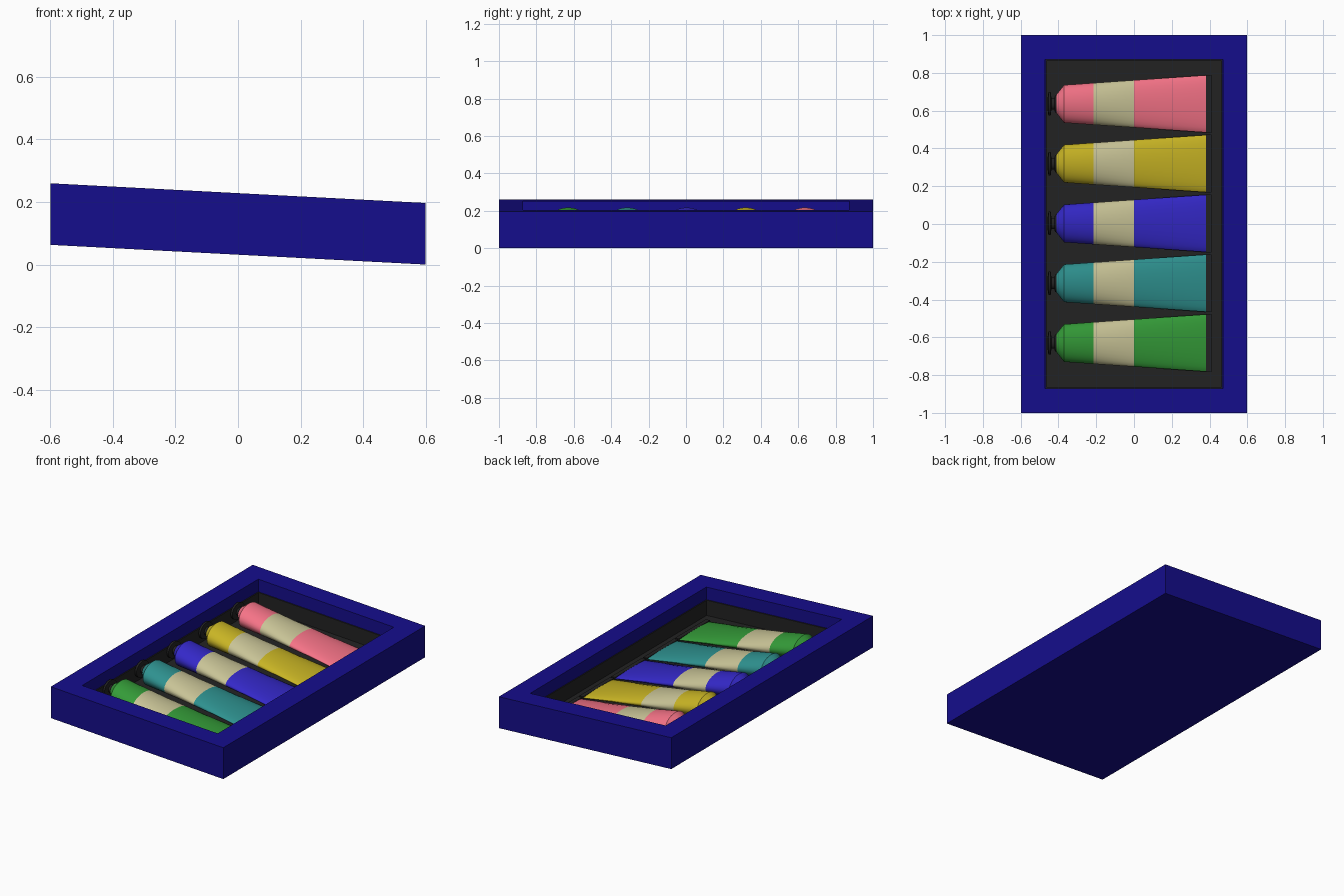
import bpy, bmesh, math

if "Cube" in bpy.data.objects:
    bpy.data.objects.remove(bpy.data.objects["Cube"])

SLOPE = 0.0525          # the case drops towards +x
BOTTOM, RIM, LEDGE, FLOOR = 0.0315, 0.228, 0.15, 0.055


def material(name, rgb):
    m = bpy.data.materials.new(name)
    m.diffuse_color = [(c / 255 / 12.92) if c < 11 else ((c / 255 + 0.055) / 1.055) ** 2.4
                       for c in rgb] + [1]
    m.use_nodes = True
    m.node_tree.nodes["Principled BSDF"].inputs["Base Color"].default_value = m.diffuse_color
    return m


def finish(bm, name, mats, smooth=False):
    for v in bm.verts:
        v.co.z -= SLOPE * v.co.x
    bmesh.ops.recalc_face_normals(bm, faces=bm.faces)
    me = bpy.data.meshes.new(name)
    bm.to_mesh(me)
    bm.free()
    for m in mats:
        me.materials.append(m)
    ob = bpy.data.objects.new(name, me)
    bpy.context.collection.objects.link(ob)
    if smooth:
        bpy.ops.object.select_all(action='DESELECT')
        ob.select_set(True)
        bpy.context.view_layer.objects.active = ob
        bpy.ops.object.shade_smooth_by_angle(angle=math.radians(30))
    return ob


def loft(bm, rings, mat_ids):
    """Skin consecutive rings and close both ends."""
    loops = [[bm.verts.new(p) for p in r] for r in rings]
    n = len(loops[0])
    for a, b, mi in zip(loops, loops[1:], mat_ids):
        for i in range(n):
            j = (i + 1) % n
            bm.faces.new((a[i], a[j], b[j], b[i])).material_index = mi
    bm.faces.new(loops[0]).material_index = mat_ids[0]
    bm.faces.new(loops[-1]).material_index = mat_ids[-1]


def rect(hx, hy, z):
    return [(-hx, -hy, z), (hx, -hy, z), (hx, hy, z), (-hx, hy, z)]


def oval(x, y, z, w, h, n=32):
    return [(x, y + w * math.cos(2 * math.pi * i / n), z + h * math.sin(2 * math.pi * i / n))
            for i in range(n)]


navy = material("navy", (21, 13, 140))
black = material("black", (35, 35, 35))
cream = material("cream", (200, 195, 150))

# Case: outer shell, rim and recess
bm = bmesh.new()
loft(bm, [rect(0.598, 1, BOTTOM), rect(0.598, 1, RIM), rect(0.47, 0.872, RIM),
          rect(0.47, 0.872, FLOOR - 0.01)], [0, 0, 0])
finish(bm, "case", [navy])

# Liner: thin dark tray in the recess
bm = bmesh.new()
loft(bm, [rect(0.469, 0.871, FLOOR - 0.008), rect(0.469, 0.871, LEDGE),
          rect(0.462, 0.864, LEDGE), rect(0.462, 0.864, FLOOR)], [0, 0, 0])
finish(bm, "liner", [black])

# Paint tubes: round shoulder tapering to a flat, wide crimp
W0, W1, H0, H1, X0, X1 = 0.1, 0.152, 0.071, 0.008, -0.37, 0.385
ZC = FLOOR + H0 + 0.001


def body_ring(x, y):
    t = (x - X0) / (X1 - X0)
    h = H0 + (H1 - H0) * t
    return oval(x, y, FLOOR + 0.001 + h, W0 + (W1 - W0) * t, h)


paints = [("green", (52, 155, 56)), ("teal", (46, 145, 143)), ("blue", (52, 40, 200)),
          ("yellow", (200, 180, 36)), ("pink", (245, 115, 135))]
for k, (name, rgb) in enumerate(paints):
    y = 0.003 + (k - 2) * 0.3165
    paint = material(name, rgb)

    bm = bmesh.new()
    rings = [oval(-0.41, y, ZC, 0.05, 0.04)]
    rings += [body_ring(x, y) for x in (X0, -0.215, 0, X1)]
    loft(bm, rings, [0, 0, 1, 0])
    finish(bm, name + "_tube", [paint, cream], True)

    # Crimped end
    bm = bmesh.new()
    z = FLOOR + 0.001 + H1
    loft(bm, [[(x, y - 0.153, z - 0.009), (x, y + 0.153, z - 0.009),
               (x, y + 0.153, z + 0.009), (x, y - 0.153, z + 0.009)] for x in (0.382, 0.41)], [0])
    finish(bm, name + "_crimp", [black])

    # Neck and flanged cap
    bm = bmesh.new()
    profile = [(-0.457, 0.035), (-0.453, 0.062), (-0.441, 0.062), (-0.437, 0.03),
               (-0.422, 0.03), (-0.418, 0.045), (-0.408, 0.048)]
    loft(bm, [oval(x, y, ZC, r, r * 0.8) for x, r in profile], [0] * 6)
    finish(bm, name + "_cap", [black], True)
